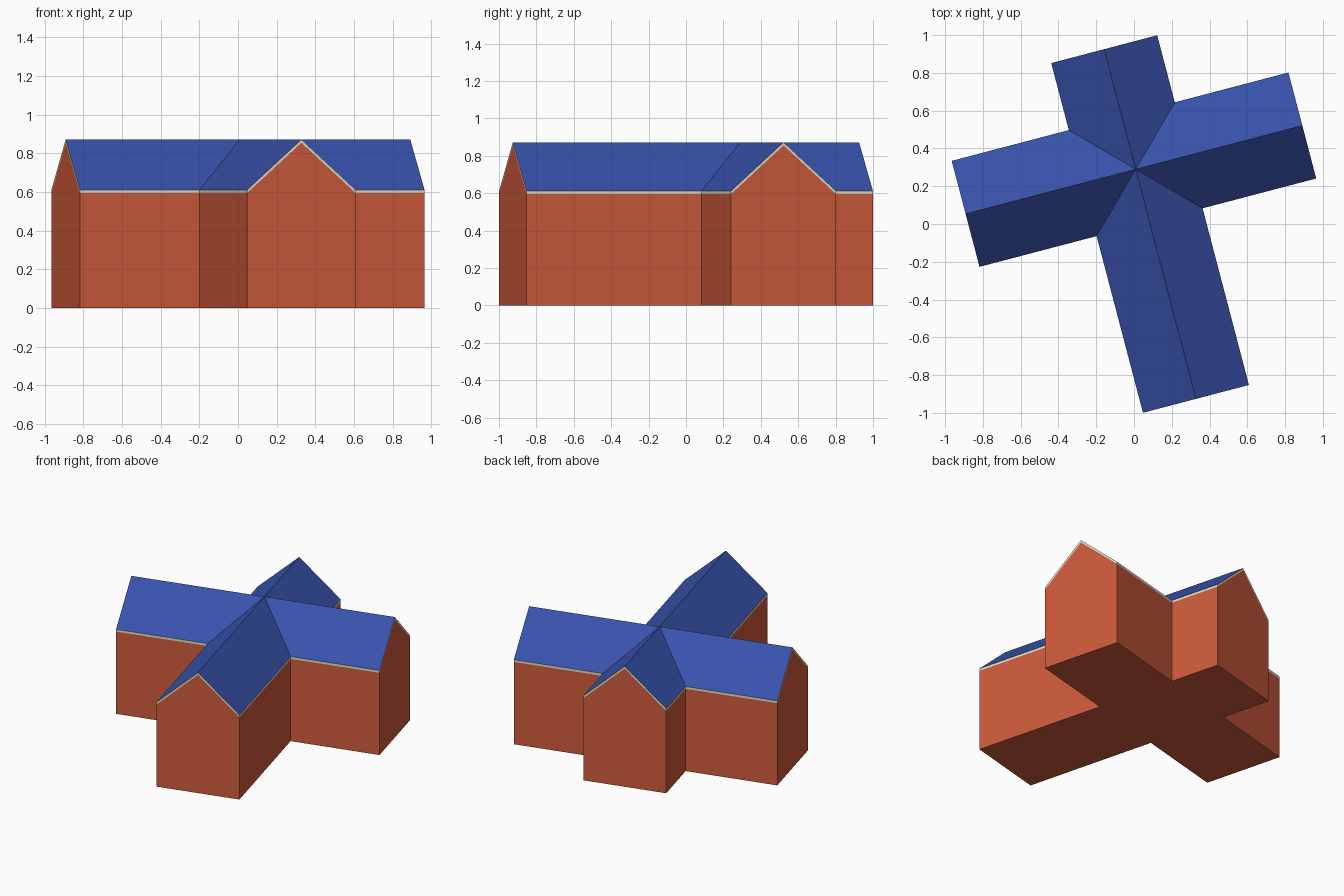
import bpy, bmesh
from math import radians
from mathutils import Matrix, Vector

if "Cube" in bpy.data.objects:
    bpy.data.objects.remove(bpy.data.objects["Cube"])

HALF = 0.29                              # half width of every wing
LENGTHS = [0.912, 0.657, 0.931, 1.257]   # east, north, west, south
EAVE, RIDGE, THICK = 0.612, 0.872, 0.017
PLACE = Matrix.Translation((0.009, 0.29, 0)) @ Matrix.Rotation(radians(14.7), 4, 'Z')


def material(name, rgb):
    m = bpy.data.materials.new(name)
    m.diffuse_color = (*rgb, 1)
    m.use_nodes = True
    m.node_tree.nodes["Principled BSDF"].inputs["Base Color"].default_value = m.diffuse_color
    return m


def layer(bm, eave, ridge):
    """Vertices of the cross plan at one level: four wings plus the crossing."""
    wings = []
    for k, length in enumerate(LENGTHS):
        turn = Matrix.Rotation(radians(90 * k), 3, 'Z')
        pts = [(HALF, -HALF, eave), (length, -HALF, eave),
               (length, 0, ridge), (length, HALF, eave)]
        wings.append([bm.verts.new(PLACE @ (turn @ Vector(p))) for p in pts])
    return wings, bm.verts.new(PLACE @ Vector((0, 0, ridge)))


def slopes(bm, wings, centre, mat):
    """Two roof planes per wing, meeting in the valleys."""
    for k, (valley, right, top, left) in enumerate(wings):
        following = wings[(k + 1) % 4][0]
        for vs in ((centre, valley, right, top), (centre, top, left, following)):
            bm.faces.new(vs).material_index = mat


def finish(bm, name, mats):
    bmesh.ops.recalc_face_normals(bm, faces=bm.faces[:])
    mesh = bpy.data.meshes.new(name)
    bm.to_mesh(mesh)
    bm.free()
    for m in mats:
        mesh.materials.append(m)
    bpy.context.collection.objects.link(bpy.data.objects.new(name, mesh))


brick = material("brick", (0.62, 0.105, 0.045))
blue = material("roof_blue", (0.04, 0.085, 0.41))
cream = material("trim_cream", (0.75, 0.72, 0.57))

# Walls: cross plan with gabled ends, closed below and under the roof
bm = bmesh.new()
upper, centre = layer(bm, EAVE - THICK, RIDGE - THICK)
base = [[bm.verts.new((w[i].co.x, w[i].co.y, 0)) for i in (0, 1, 3)] for w in upper]
for k in range(4):
    (bv, br, bl), (uv, ur, ut, ul) = base[k], upper[k]
    bm.faces.new((bv, br, ur, uv))
    bm.faces.new((br, bl, ul, ut, ur))
    bm.faces.new((bl, base[(k + 1) % 4][0], upper[(k + 1) % 4][0], ul))
bm.faces.new([v for w in base for v in w])
slopes(bm, upper, centre, 0)
finish(bm, "walls", [brick])

# Roof: thin slab with blue slopes and cream edges
bm = bmesh.new()
top, top_centre = layer(bm, EAVE, RIDGE)
low, low_centre = layer(bm, EAVE - THICK, RIDGE - THICK)
slopes(bm, top, top_centre, 0)
slopes(bm, low, low_centre, 1)
rim_top = [v for w in top for v in w]
rim_low = [v for w in low for v in w]
for i in range(16):
    j = (i + 1) % 16
    bm.faces.new((rim_low[i], rim_low[j], rim_top[j], rim_top[i])).material_index = 1
finish(bm, "roof", [blue, cream])
